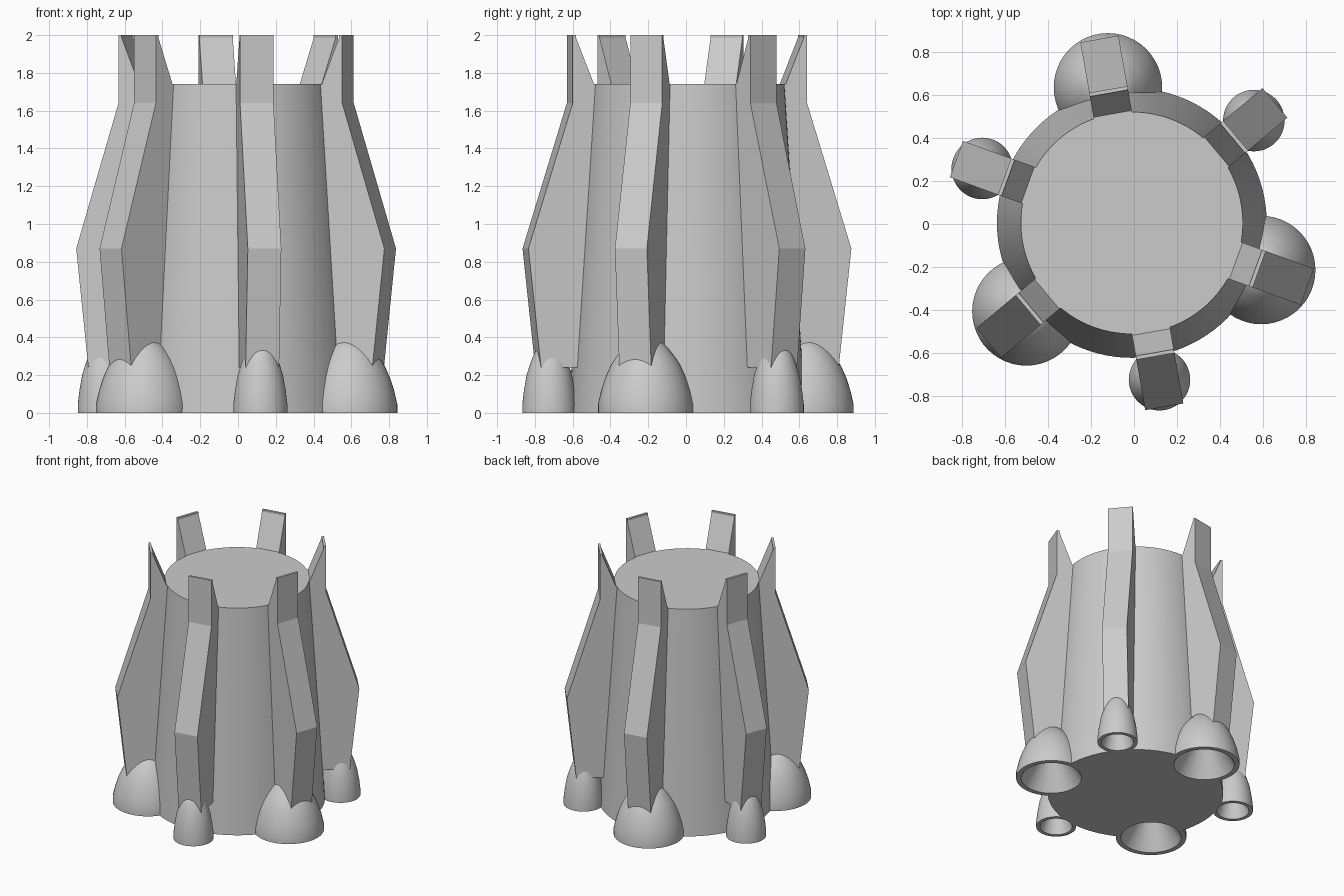
import bpy, bmesh, math
from mathutils import Matrix, Vector

if "Cube" in bpy.data.objects:
    bpy.data.objects.remove(bpy.data.objects["Cube"])

CENTRE = Vector((-0.01, 0.005, 0))
grey = bpy.data.materials.new("light_grey")
grey.diffuse_color = (0.6, 0.6, 0.6, 1)
grey.use_nodes = True
grey.node_tree.nodes["Principled BSDF"].inputs["Base Color"].default_value = grey.diffuse_color


def finish(bm, name, loc=(0, 0, 0), turn=0, angle=None):
    bmesh.ops.remove_doubles(bm, verts=bm.verts, dist=1e-5)
    bmesh.ops.recalc_face_normals(bm, faces=bm.faces)
    mesh = bpy.data.meshes.new(name)
    bm.to_mesh(mesh)
    bm.free()
    mesh.materials.append(grey)
    ob = bpy.data.objects.new(name, mesh)
    bpy.context.collection.objects.link(ob)
    ob.location = loc
    ob.rotation_euler.z = turn
    if angle:
        bpy.ops.object.select_all(action='DESELECT')
        ob.select_set(True)
        bpy.context.view_layer.objects.active = ob
        bpy.ops.object.shade_smooth_by_angle(angle=math.radians(angle))
    return ob


def lathe(name, profile, steps, loc, angle=None):
    """Spin an (r, z) profile that starts and ends on the axis."""
    bm = bmesh.new()
    vs = [bm.verts.new((r, 0, z)) for r, z in profile]
    es = [bm.edges.new(p) for p in zip(vs, vs[1:])]
    bmesh.ops.spin(bm, geom=vs + es, cent=(0, 0, 0), axis=(0, 0, 1),
                   angle=math.tau, steps=steps)
    return finish(bm, name, loc, 0, angle)


def fin(name, turn):
    """Side profile of a fin, extruded to its width."""
    profile = [(0.612, 1.985), (0.612, 2.0), (0.63, 2.0), (0.63, 1.64),
               (0.868, 0.87), (0.8, 0.24), (0.45, 0.24), (0.45, 1.735),
               (0.515, 1.74)]
    bm = bmesh.new()
    face = bm.faces.new([bm.verts.new((r, -0.09, z)) for r, z in profile])
    ext = bmesh.ops.extrude_face_region(bm, geom=[face])["geom"]
    bmesh.ops.translate(bm, vec=(0, 0.18, 0),
                        verts=[v for v in ext if isinstance(v, bmesh.types.BMVert)])
    return finish(bm, name, CENTRE, turn)


# Outer dome and inner bowl profiles of the two nozzle sizes
LARGE = [(0, 0.4), (0.04, 0.395), (0.09, 0.372), (0.125, 0.335), (0.16, 0.29),
         (0.185, 0.25), (0.212, 0.19), (0.235, 0.12), (0.252, 0.045), (0.252, 0)]
SMALL = [(0, 0.39), (0.03, 0.38), (0.055, 0.355), (0.08, 0.315), (0.1, 0.265),
         (0.12, 0.2), (0.134, 0.12), (0.143, 0.045), (0.143, 0)]
LARGE_BOWL = [(0.216, 0), (0.07, 0.23), (0, 0.23)]
SMALL_BOWL = [(0.115, 0), (0.045, 0.23), (0, 0.23)]

# Tapered body
body = lathe("body", [(0, 0), (0.627, 0), (0.516, 1.74), (0, 1.74)], 96, CENTRE, 30)

# Six fins with alternating small and large nozzles
for i in range(6):
    turn = math.radians(-80 + 60 * i)
    large = i % 2 == 1
    fin(f"fin_{i + 1}", turn)
    dist = 0.64 if large else 0.74
    loc = CENTRE + Matrix.Rotation(turn, 3, 'Z') @ Vector((dist, 0, 0))
    dome, bowl = (LARGE, LARGE_BOWL) if large else (SMALL, SMALL_BOWL)
    lathe(f"nozzle_{i + 1}", dome + bowl, 48, loc, 35)
    if large:
        # Clear the body out of the nozzle bowl
        cutter = lathe(f"bowl_cutter_{i + 1}",
                       [(0, -0.05), (0.222, -0.05), (0.222, 0), (0.076, 0.235), (0, 0.235)],
                       48, loc)
        cutter.hide_render = True
        cutter.hide_viewport = True
        cut = body.modifiers.new("bowl_cut", 'BOOLEAN')
        cut.operation = 'DIFFERENCE'
        cut.solver = 'EXACT'
        cut.object = cutter
